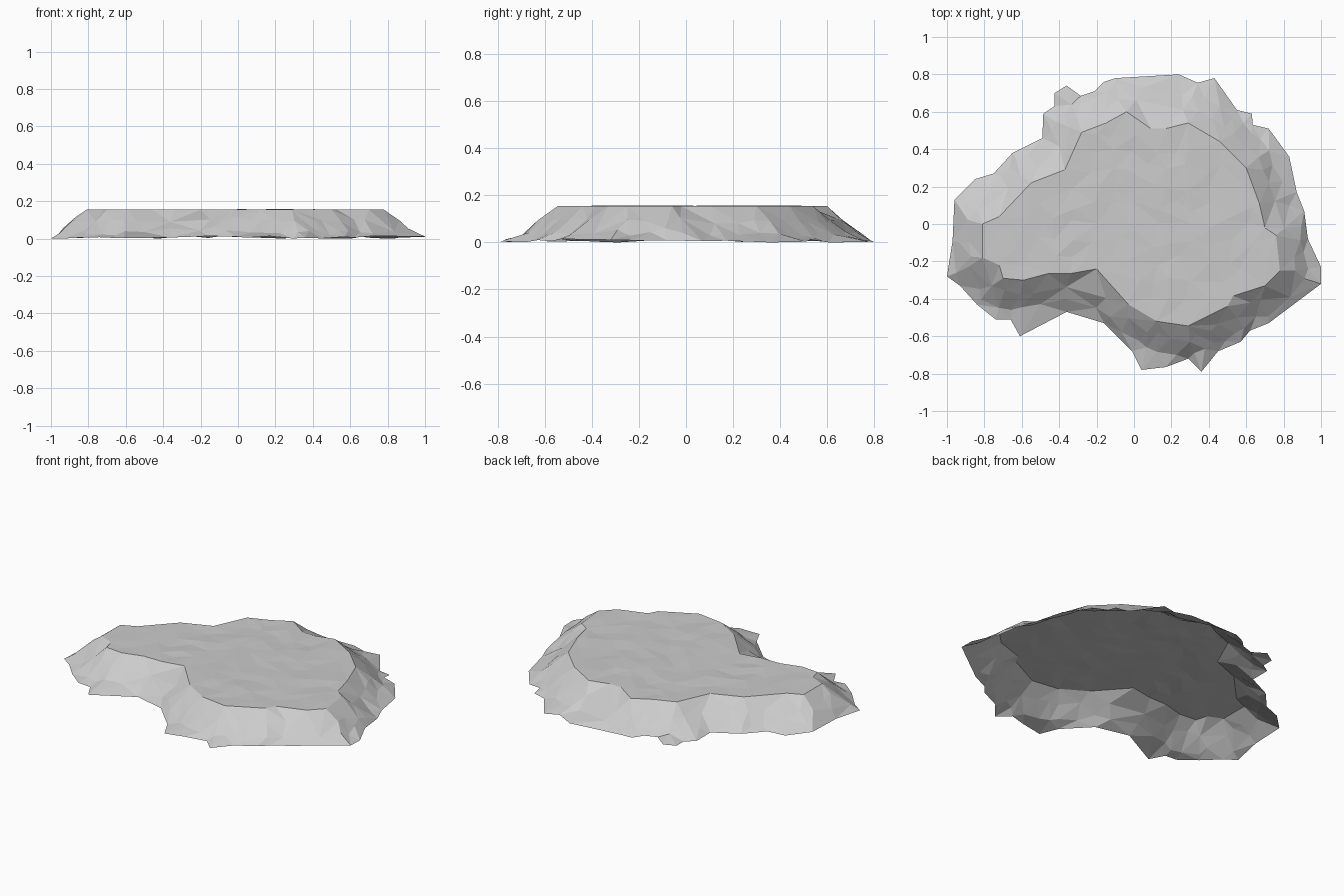
import bpy, bmesh, random
from mathutils import Vector
from mathutils.geometry import delaunay_2d_cdt, intersect_point_line

if "Cube" in bpy.data.objects:
    bpy.data.objects.remove(bpy.data.objects["Cube"])

random.seed(4)
TOP = 0.155

# Foot of the cliff, seen from above
foot = [(-1, -.28), (-.97, -.09), (-.96, .13), (-.85, .24), (-.75, .27), (-.65, .38),
        (-.49, .46), (-.485, .59), (-.425, .63), (-.425, .70), (-.36, .74), (-.285, .685),
        (-.21, .71), (-.16, .76), (-.1, .78), (.24, .8), (.34, .755), (.43, .78),
        (.55, .61), (.63, .59), (.635, .53), (.72, .51), (.83, .36), (.87, .17),
        (.91, .07), (.93, -.08), (1, -.23), (1, -.32), (.72, -.53), (.62, -.57),
        (.57, -.63), (.45, -.68), (.36, -.79), (.29, -.72), (.17, -.765), (.04, -.78),
        (-.01, -.68), (-.16, -.53), (-.36, -.47), (-.61, -.6), (-.66, -.51),
        (-.74, -.51), (-.84, -.43), (-.93, -.33)]
# Rim of the flat top
rim = [(-.81, -.18), (-.81, 0), (-.72, .04), (-.55, .22), (-.37, .29), (-.28, .49),
       (-.15, .54), (-.04, .6), (.09, .51), (.17, .51), (.29, .54), (.46, .44),
       (.6, .3), (.67, .11), (.7, -.02), (.76, -.06), (.78, -.25), (.7, -.33),
       (.53, -.385), (.5, -.44), (.29, -.545), (.12, -.52), (-.03, -.43), (-.2, -.24),
       (-.28, -.22), (-.34, -.265), (-.46, -.265), (-.59, -.3), (-.7, -.29), (-.72, -.22)]
foot = [Vector(p) for p in foot]
rim = [Vector(p) for p in rim]


def nearest(p, loop):
    """Closest point of a closed loop to p."""
    best = None
    for a, b in zip(loop, loop[1:] + loop[:1]):
        q, t = intersect_point_line(p, a, b)
        q = a.lerp(b, min(1, max(0, t)))
        if best is None or (q - p).length < (best - p).length:
            best = q
    return best


def dist(p, loop):
    return (nearest(p, loop) - p).length


def inside(p, loop):
    hit = False
    for a, b in zip(loop, loop[1:] + loop[:1]):
        if (a.y > p.y) != (b.y > p.y) and p.x < a.x + (p.y - a.y) * (b.x - a.x) / (b.y - a.y):
            hit = not hit
    return hit


def wobble(r):
    return Vector((random.uniform(-r, r), random.uniform(-r, r)))


def add(p, gap, store):
    if all((p - q).length > gap for q in store):
        store.append(p)


def height(p):
    d, D = dist(p, rim), dist(p, foot)
    if d < 1e-4:
        return TOP
    if inside(p, rim):
        return TOP + random.uniform(-.004, .003)
    if D < 1e-4:
        return random.uniform(0, .016)
    drop = min(1, max(d / (d + D), d / .17))
    return TOP - .135 * drop + random.uniform(-.009, .009)


# Loose points: rock facets on the slope, gentle bumps on the top
loose = []
for a, b in zip(foot, foot[1:] + foot[:1]):
    for p in (a, (a + b) / 2):
        q = nearest(p, rim)
        D = (p - q).length
        for f in (min(.15 / D, .82), min(.075 / D, .45)):
            c = q.lerp(p, f) + wobble(.015)
            if inside(c, foot) and not inside(c, rim) and dist(c, foot) > .022 and dist(c, rim) > .03:
                add(c, .05, loose)
for i in range(-9, 10):
    for j in range(-6, 7):
        c = Vector((i * .1, j * .1)) + wobble(.035)
        if inside(c, rim) and dist(c, rim) > .04:
            add(c, .05, loose)

# Triangulate with foot and rim kept as edges; underside stays open
nf, nr = len(foot), len(rim)
edges = [(i, (i + 1) % nf) for i in range(nf)]
edges += [(nf + i, nf + (i + 1) % nr) for i in range(nr)]
pts, _, tris, *_ = delaunay_2d_cdt(foot + rim + loose, edges, [], 1, 1e-5)
zs = [height(Vector(p)) for p in pts]
low = min(zs)

bm = bmesh.new()
vs = [bm.verts.new((p[0], p[1], z - low)) for p, z in zip(pts, zs)]
for t in tris:
    bm.faces.new([vs[i] for i in t])
for f in bm.faces:
    f.normal_update()
    if f.normal.z < 0:
        f.normal_flip()
    f.smooth = False
mesh = bpy.data.meshes.new("rock_plateau")
bm.to_mesh(mesh)
bm.free()

stone = bpy.data.materials.new("grey stone")
stone.diffuse_color = (.6, .6, .6, 1)
stone.use_nodes = True
stone.node_tree.nodes["Principled BSDF"].inputs["Base Color"].default_value = stone.diffuse_color
mesh.materials.append(stone)
plateau = bpy.data.objects.new("rock_plateau", mesh)
bpy.context.collection.objects.link(plateau)
